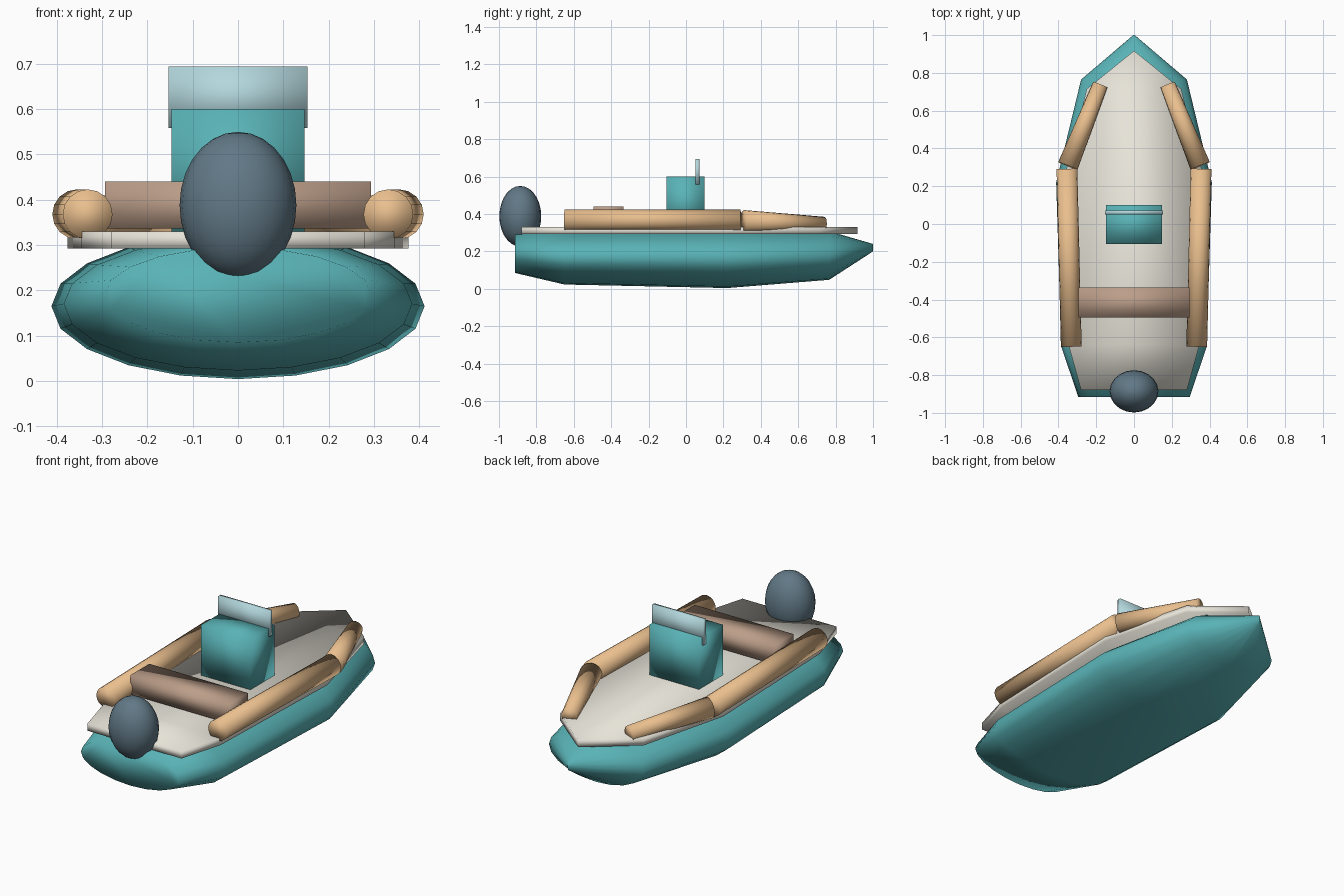
import bpy
import bmesh
from math import cos, sin, pi
from mathutils import Vector

if "Cube" in bpy.data.objects:
    bpy.data.objects.remove(bpy.data.objects["Cube"])


def material(name, rgb):
    m = bpy.data.materials.new(name)
    m.diffuse_color = (*rgb, 1)
    m.use_nodes = True
    m.node_tree.nodes["Principled BSDF"].inputs["Base Color"].default_value = m.diffuse_color
    return m


TEAL = material("teal", (0.10, 0.45, 0.47))
CREAM = material("cream", (0.80, 0.77, 0.69))
TAN = material("tan", (0.82, 0.52, 0.27))
BROWN = material("brown", (0.50, 0.34, 0.25))
SLATE = material("slate", (0.12, 0.19, 0.24))
GLASS = material("pale_blue", (0.45, 0.68, 0.72))


def finish(name, bm, mat):
    bmesh.ops.recalc_face_normals(bm, faces=bm.faces)
    me = bpy.data.meshes.new(name)
    bm.to_mesh(me)
    bm.free()
    me.materials.append(mat)
    for p in me.polygons:
        p.use_smooth = True
    ob = bpy.data.objects.new(name, me)
    bpy.context.collection.objects.link(ob)
    return ob


def loft(name, rings, mat):
    bm = bmesh.new()
    loops = [[bm.verts.new(p) for p in r] for r in rings]
    n = len(loops[0])
    for a, b in zip(loops, loops[1:]):
        for i in range(n):
            j = (i + 1) % n
            bm.faces.new((a[i], a[j], b[j], b[i]))
    bm.faces.new(loops[0])
    bm.faces.new(loops[-1])
    return finish(name, bm, mat)


def box(name, lo, hi, mat):
    corners = [(lo[0], lo[1]), (hi[0], lo[1]), (hi[0], hi[1]), (lo[0], hi[1])]
    return loft(name, [[(x, y, z) for x, y in corners] for z in (lo[2], hi[2])], mat)


def tube(name, a, b, ra, rb, mat, sides=16):
    a, b = Vector(a), Vector(b)
    d = (b - a).normalized()
    u = d.cross(Vector((0, 0, 1))).normalized()
    v = u.cross(d)
    angles = [2 * pi * i / sides for i in range(sides)]
    return loft(name, [[c + r * (cos(t) * u + sin(t) * v) for t in angles]
                       for c, r in ((a, ra), (b, rb))], mat)


# Hull: elliptical stations (y, half width, centre z, half height)
stations = [(-0.915, 0.295, 0.19, 0.105), (-0.65, 0.385, 0.17, 0.147),
            (0.22, 0.412, 0.165, 0.161), (0.765, 0.28, 0.178, 0.13),
            (1.0, 0.004, 0.22, 0.02)]
loft("hull", [[(rx * cos(2 * pi * i / 20), y, cz + rz * sin(2 * pi * i / 20))
               for i in range(20)] for y, rx, cz, rz in stations], TEAL)

# Deck slab, half outline mirrored
half = [(0.28, -0.88), (0.347, -0.64), (0.376, 0.22), (0.25, 0.715)]
outline = half + [(0, 0.917)] + [(-x, y) for x, y in reversed(half)]
loft("deck", [[(x, y, z) for x, y in outline] for z in (0.292, 0.33)], CREAM)

# Side and bow fenders on both sides
for side, s in (("left", -1), ("right", 1)):
    tube(f"{side}_side_tube", (s * 0.332, -0.65, 0.368), (s * 0.355, 0.292, 0.368),
         0.055, 0.055, TAN)
    tube(f"{side}_bow_tube", (s * 0.35, 0.308, 0.366), (s * 0.178, 0.738, 0.345),
         0.055, 0.04, TAN)

# Seat, console and windscreen
box("seat", (-0.294, -0.495, 0.337), (0.294, -0.335, 0.44), BROWN)
box("console", (-0.147, -0.105, 0.325), (0.147, 0.1, 0.6), TEAL)
box("windscreen", (-0.153, 0.05, 0.558), (0.153, 0.072, 0.694), GLASS)

# Outboard motor
bm = bmesh.new()
bmesh.ops.create_uvsphere(bm, u_segments=20, v_segments=14, radius=1)
bmesh.ops.scale(bm, vec=(0.129, 0.112, 0.162), verts=bm.verts)
bmesh.ops.translate(bm, vec=(0, -0.886, 0.388), verts=bm.verts)
finish("motor", bm, SLATE)
